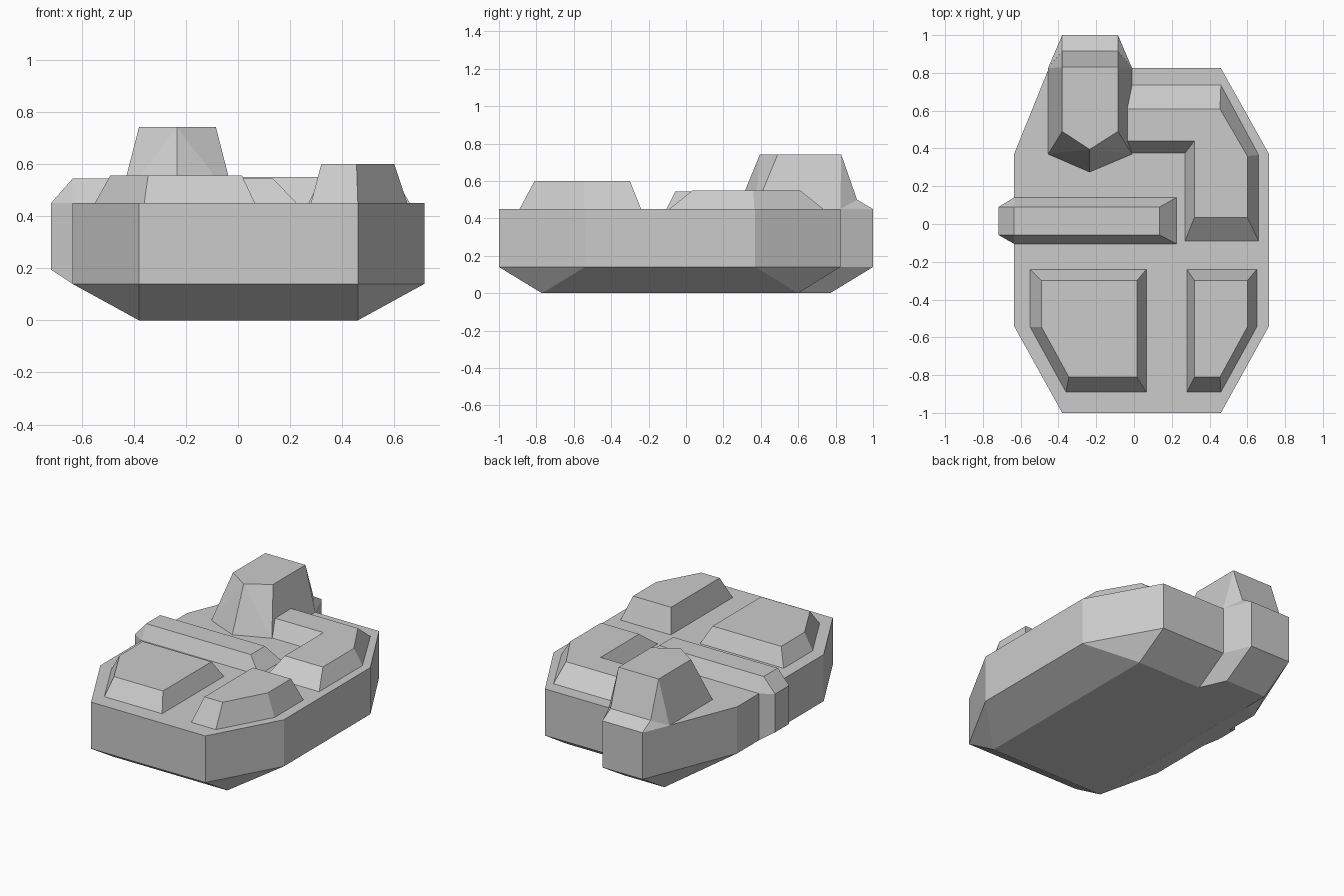
import bpy, bmesh, math

if "Cube" in bpy.data.objects:
    bpy.data.objects.remove(bpy.data.objects["Cube"])


def finish(name, bm):
    bmesh.ops.recalc_face_normals(bm, faces=bm.faces)
    me = bpy.data.meshes.new(name)
    bm.to_mesh(me)
    bm.free()
    ob = bpy.data.objects.new(name, me)
    bpy.context.collection.objects.link(ob)
    return ob


def loft(name, *rings):
    """Closed solid through matching outlines, each given as (z, points)."""
    bm = bmesh.new()
    loops = [[bm.verts.new((x, y, z)) for x, y in pts] for z, pts in rings]
    n = len(loops[0])
    for a, b in zip(loops, loops[1:]):
        for i in range(n):
            j = (i + 1) % n
            bm.faces.new((a[i], a[j], b[j], b[i]))
    bm.faces.new(loops[0][::-1])
    bm.faces.new(loops[-1])
    bmesh.ops.remove_doubles(bm, verts=bm.verts, dist=1e-4)
    return finish(name, bm)


def hull(name, points):
    """Convex solid around points, with flat faces merged."""
    bm = bmesh.new()
    for p in points:
        bm.verts.new(p)
    res = bmesh.ops.convex_hull(bm, input=bm.verts)
    loose = [v for v in bm.verts if not v.link_faces]
    bmesh.ops.delete(bm, geom=loose, context='VERTS')
    bmesh.ops.dissolve_limit(bm, angle_limit=math.radians(0.5),
                             verts=bm.verts, edges=bm.edges)
    return finish(name, bm)


DECK = 0.45

# Main body: vertical walls over a chamfered underside
outline = [(-.38, -1), (.46, -1), (.715, -.54), (.715, .37), (.46, .825),
           (-.01, .825), (-.085, 1), (-.38, 1), (-.635, .37), (-.635, -.54)]
keel = [(-.38, -.77), (.46, -.77), (.46, -.77), (.46, .6), (.46, .6),
        (-.01, .6), (-.085, .77), (-.38, .77), (-.38, .6), (-.38, -.77)]
loft("body", (0, keel), (.14, outline), (DECK, outline))

# Tall rear tower with pointed front
tower_base = [(-.455, .825), (-.455, .37), (-.235, .275), (-.01, .37),
              (-.01, .825), (-.085, .932), (-.38, .932)]
tower_top = [(-.38, .83), (-.38, .49), (-.235, .395), (-.085, .49), (-.085, .83)]
hull("tower", [(x, y, DECK) for x, y in tower_base] + [(x, y, .742) for x, y in tower_top])

# Sloping lip behind the tower
hull("tower_lip", [(-.455, .825, DECK), (-.01, .825, DECK),
                   (-.085, 1, DECK), (-.38, 1, DECK),
                   (-.085, .915, .5), (-.38, .915, .5)])

# L-shaped rear block
loft("corner_block",
     (DECK, [(-.2, .735), (.46, .735), (.66, .365), (.66, -.09),
             (.27, -.09), (.27, .375), (-.2, .375)]),
     (.55, [(-.2, .61), (.455, .61), (.6, .36), (.6, .035),
            (.32, .035), (.32, .44), (-.2, .44)]))

# Front slabs
loft("front_left_slab",
     (DECK, [(-.55, -.24), (.065, -.24), (.065, -.89), (-.36, -.89), (-.55, -.545)]),
     (.557, [(-.49, -.3), (.015, -.3), (.015, -.81), (-.345, -.81), (-.49, -.545)]))
loft("front_right_slab",
     (DECK, [(.28, -.24), (.65, -.24), (.65, -.545), (.46, -.89), (.28, -.89)]),
     (.6, [(.32, -.3), (.6, -.3), (.6, -.545), (.455, -.81), (.32, -.81)]))

# Cross beam that wraps over the left wall
beam = []
for inner, outer in ((-.058, -.105), (.09, .14)):
    beam += [(-.718, inner, DECK), (-.718, inner, .195),
             (-.635, outer, DECK), (-.635, outer, .14),
             (-.635, inner, .544), (.135, inner, .544), (.225, outer, DECK)]
hull("cross_beam", beam)
